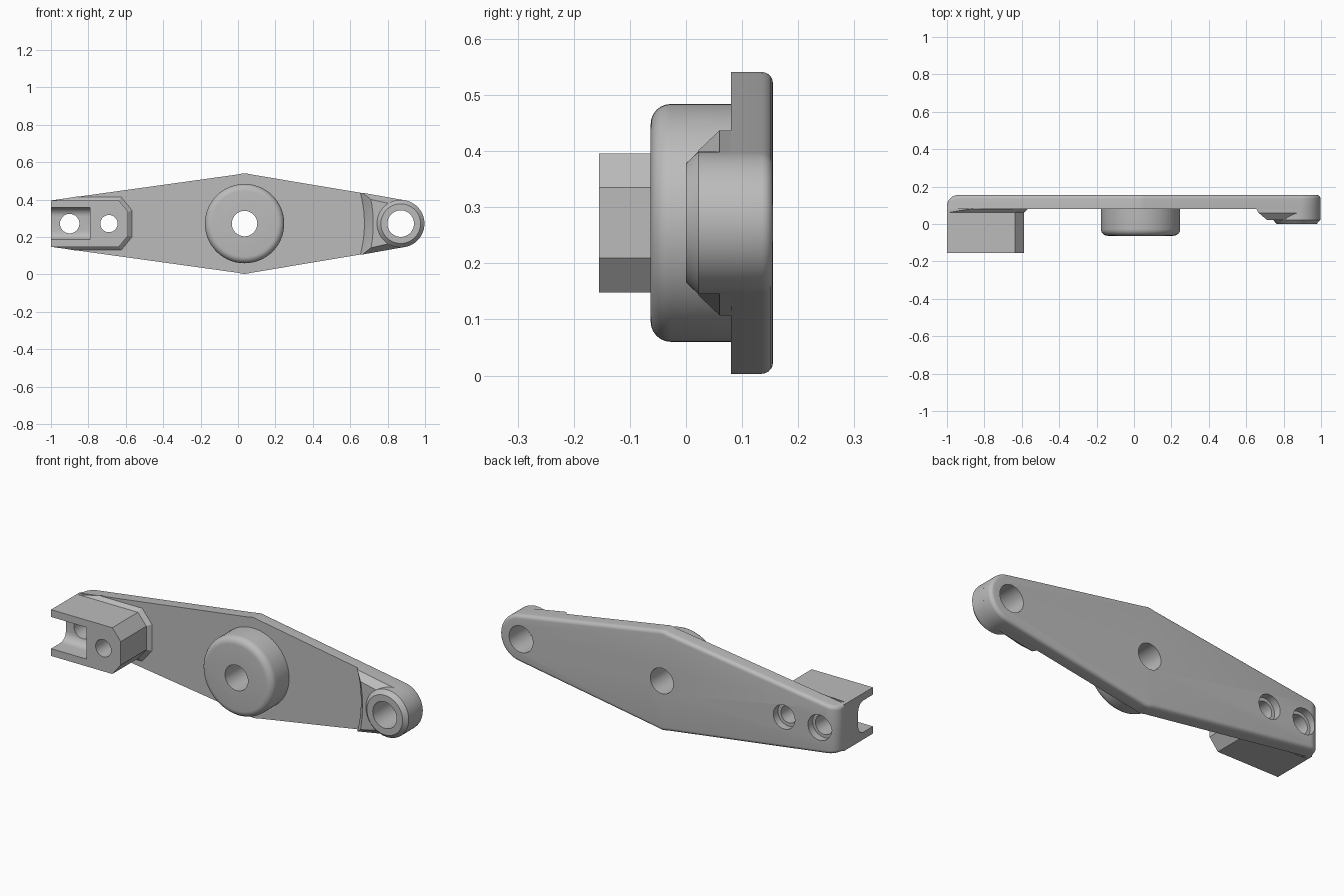
import bpy, bmesh, math
from mathutils import Vector

cube = bpy.data.objects.get("Cube")
if cube:
    bpy.data.objects.remove(cube)

grey = bpy.data.materials.new("light grey")
grey.use_nodes = True
COLOUR = (0.5, 0.5, 0.5, 1)
grey.diffuse_color = COLOUR
grey.node_tree.nodes["Principled BSDF"].inputs["Base Color"].default_value = COLOUR

MID = 0.272          # height of the centre line
PIVOT, TIP = 0.035, 0.87


def arc(cx, cz, r, a0, a1, n):
    """Points on an arc, angles in degrees."""
    angles = [math.radians(a0 + (a1 - a0) * i / n) for i in range(n + 1)]
    return [(cx + r * math.cos(a), cz + r * math.sin(a)) for a in angles]


def circle(cx, r, n=64):
    return arc(cx, MID, r, 0, 360, n)[:-1]


def loft(name, sections, along_x=False):
    """Join matching outlines placed along y (or x) into a closed solid."""
    bm = bmesh.new()
    rings = []
    for d, pts in sections:
        rings.append([bm.verts.new((d, u, v) if along_x else (u, d, v)) for u, v in pts])
    for a, b in zip(rings, rings[1:]):
        for i in range(len(a)):
            j = (i + 1) % len(a)
            bm.faces.new((a[i], a[j], b[j], b[i]))
    bm.faces.new(rings[0])
    bm.faces.new(rings[-1])
    bmesh.ops.recalc_face_normals(bm, faces=bm.faces)
    mesh = bpy.data.meshes.new(name)
    bm.to_mesh(mesh)
    bm.free()
    mesh.materials.append(grey)
    obj = bpy.data.objects.new(name, mesh)
    bpy.context.collection.objects.link(obj)
    return obj


def mirrored(upper):
    """Close an outline by mirroring its upper half about the centre line."""
    return upper + [(x, 2 * MID - z) for x, z in reversed(upper)]


def cut(obj, *cutters):
    for c in cutters:
        c.hide_render = True
        c.hide_set(True)
        mod = obj.modifiers.new("cut", "BOOLEAN")
        mod.operation = "DIFFERENCE"
        mod.solver = "EXACT"
        mod.object = c


# Tapered back plate with rounded tip
upper = [(-1, 0.396), (0, 0.535), (0.018, 0.539), (PIVOT, 0.541), (0.052, 0.539), (0.07, 0.535)]
tip = arc(TIP, MID, 0.127, 80.5, -80.5, 28)
lower = [(x, 2 * MID - z) for x, z in reversed(upper)]
plate = loft("back_plate", [(0.08, upper + tip + lower), (0.155, upper + tip + lower)])

# Round the plate's back edges, with a larger radius across the square end
bm = bmesh.new()
bm.from_mesh(plate.data)
end = [e for e in bm.edges if all(v.co.x < -0.99 and v.co.y > 0.15 for v in e.verts)]
bmesh.ops.bevel(bm, geom=end, offset=0.06, segments=8, profile=0.5, affect="EDGES")
bm.normal_update()


def is_side(f):
    return abs(f.normal.y) < 0.01 and f.normal.x > -0.9


rim = [e for e in bm.edges if len(e.link_faces) == 2
       and sum(is_side(f) for f in e.link_faces) == 1
       and any(f.normal.y > 0.02 for f in e.link_faces)]
bmesh.ops.bevel(bm, geom=rim, offset=0.02, segments=5, profile=0.5, affect="EDGES")
bm.to_mesh(plate.data)
bm.free()

# Central boss with a rounded front rim
R, F = 0.212, 0.036
rim_steps = [math.radians(a) for a in range(0, 91, 15)]
boss = loft("centre_boss", [(-0.063 + F * (1 - math.sin(a)), circle(PIVOT, R - F * (1 - math.cos(a))))
                            for a in reversed(rim_steps)] + [(0.1, circle(PIVOT, R))])

# Collar at the rounded tip, chamfered in front
collar = loft("tip_collar", [(0.0, circle(TIP, 0.106)), (0.022, circle(TIP, 0.127)),
                             (0.1, circle(TIP, 0.127))])


# Chamfered pad leading to the collar; its inner end is an arc around the pivot
def pad_outline(radius, inset):
    half = math.degrees(math.asin((0.165 - inset) / radius))
    left = arc(PIVOT, MID, radius, -half, half, 10)
    top = 0.125 - inset
    return left + [(0.89, MID + top), (0.89, MID - top)]


pad = loft("tip_pad", [(0.022, pad_outline(0.688, 0.036)), (0.06, pad_outline(0.652, 0)),
                       (0.085, pad_outline(0.638, 0))])

# Clevis block with clipped corners
block_outline = mirrored([(-1, 0.396), (-0.637, 0.396), (-0.587, 0.335)])
block = loft("clevis_block", [(-0.155, block_outline), (0.09, block_outline)])

# Sloping skirt where the block meets the plate
skirt = loft("clevis_skirt", [(0.062, mirrored([(-0.99, 0.396), (-0.637, 0.396), (-0.587, 0.335)])),
                              (0.083, mirrored([(-0.86, 0.417), (-0.622, 0.417), (-0.564, 0.345)]))])

# Slot in the block, open to the end and the front, with rounded floor corners
floor = arc(-0.075, 0.312, 0.045, 90, 0, 6)
slot_outline = [(-0.3, 0.357)] + floor
slot_outline = mirrored(slot_outline)
slot = loft("slot_cutter", [(-1.1, slot_outline), (-0.79, slot_outline)], along_x=True)


# Through holes and the countersunk pockets behind the clevis
def bore(name, x, r, y0=-0.3, y1=0.3):
    return loft(name, [(y0, circle(x, r, 48)), (y1, circle(x, r, 48))])


pivot_hole = bore("pivot_hole_cutter", PIVOT, 0.068)
tip_hole = bore("tip_hole_cutter", TIP, 0.071)
clevis_holes = [bore("end_hole_cutter", -0.9, 0.052), bore("inner_hole_cutter", -0.69, 0.046)]
pockets = [bore("end_pocket_cutter", -0.9, 0.068, 0.115), bore("inner_pocket_cutter", -0.69, 0.064, 0.115)]

cut(plate, pivot_hole, tip_hole, *clevis_holes, *pockets)
cut(boss, pivot_hole)
cut(collar, tip_hole)
cut(pad, tip_hole)
cut(block, slot, *clevis_holes)
cut(skirt, *clevis_holes)

# Apply the cuts, then smooth the curved faces and keep the edges sharp
for obj in (plate, boss, collar, pad, block, skirt):
    bpy.ops.object.select_all(action="DESELECT")
    bpy.context.view_layer.objects.active = obj
    obj.select_set(True)
    for mod in list(obj.modifiers):
        bpy.ops.object.modifier_apply(modifier=mod.name)
    bpy.ops.object.shade_smooth_by_angle(angle=math.radians(25))

# Remove the used cutters
for obj in [o for o in bpy.data.objects if o.name.endswith("_cutter")]:
    bpy.data.objects.remove(obj)
